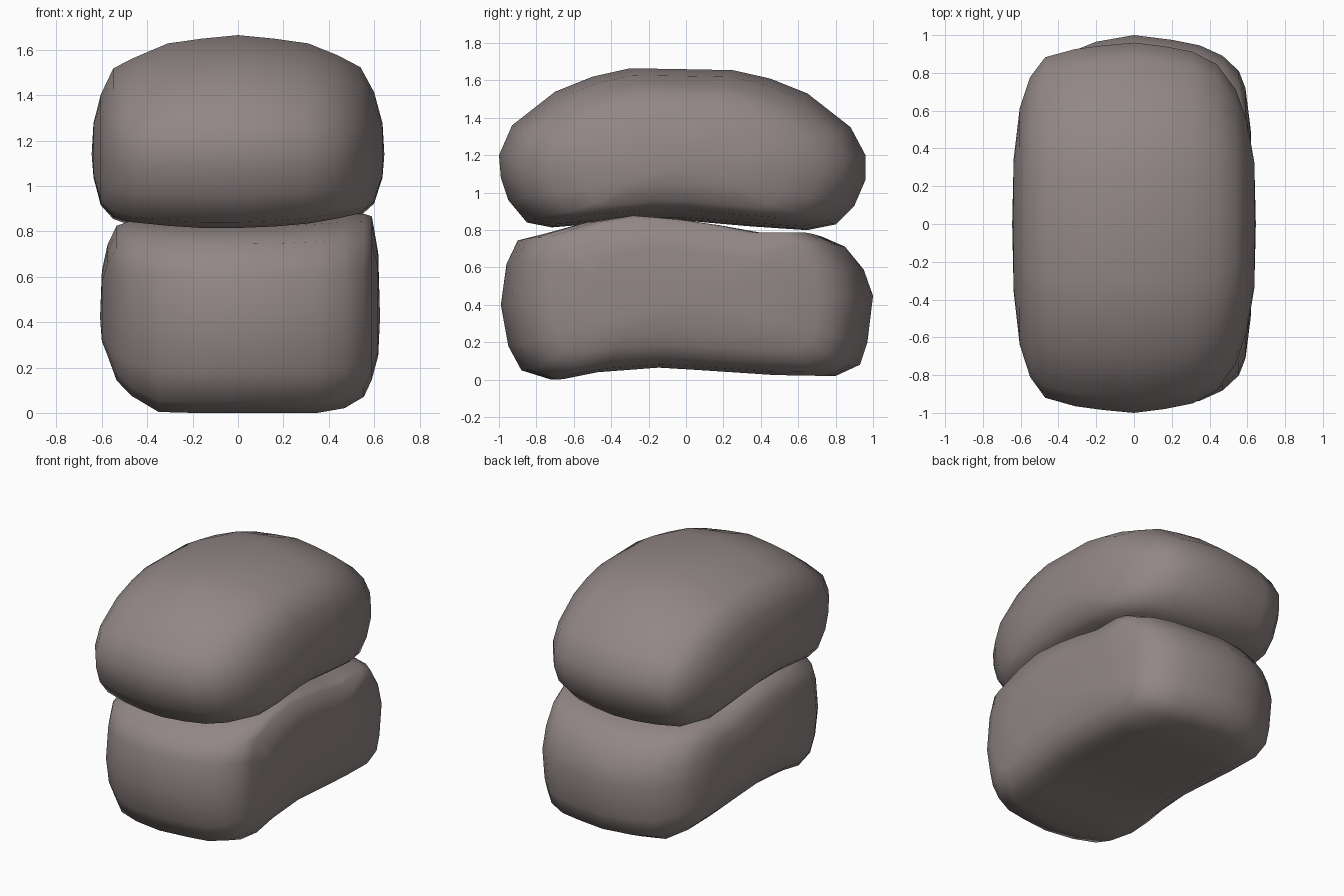
import bpy, bmesh

stone = bpy.data.materials.new("stone_grey")
stone.diffuse_color = (0.285, 0.242, 0.238, 1.0)


def lump(name, profile, stations, zc):
    """Loft a side profile (y, z) across x; each station scales its length, bottom and top."""
    bm = bmesh.new()
    rings = []
    for x, sy, s_bot, s_top in stations:
        ring = []
        for y, z in profile:
            s = s_top if z > zc else s_bot
            ring.append(bm.verts.new((x, y * sy, zc + (z - zc) * s)))
        rings.append(ring)
    n = len(profile)
    for a, b in zip(rings, rings[1:]):
        for i in range(n):
            j = (i + 1) % n
            bm.faces.new((a[i], a[j], b[j], b[i]))
    # Gently domed ends
    for ring, out in ((rings[0], -0.008), (rings[-1], 0.008)):
        tip = bm.verts.new((ring[0].co.x + out, 0, zc))
        for i in range(n):
            bm.faces.new((ring[i], ring[(i + 1) % n], tip))
    bmesh.ops.recalc_face_normals(bm, faces=bm.faces)
    for f in bm.faces:
        f.smooth = True
    mesh = bpy.data.meshes.new(name)
    bm.to_mesh(mesh)
    bm.free()
    mesh.materials.append(stone)
    ob = bpy.data.objects.new(name, mesh)
    bpy.context.collection.objects.link(ob)
    return ob


# Lower stone: boxy, arched underside, dished top, rounder on its left
lower_profile = [
    (-0.88, 0.05), (-0.72, 0.0), (-0.5, 0.04), (-0.15, 0.065), (0.1, 0.05),
    (0.5, 0.025), (0.8, 0.02), (0.93, 0.08), (0.97, 0.2), (1.0, 0.45),
    (0.95, 0.6), (0.85, 0.73), (0.72, 0.79), (0.45, 0.79), (0.2, 0.83),
    (-0.05, 0.86), (-0.35, 0.88), (-0.6, 0.845), (-0.9, 0.765),
    (-0.96, 0.63), (-0.99, 0.4), (-0.95, 0.18)]
lower_stations = [
    (-0.6, 0.35, 0.25, 0.45), (-0.575, 0.55, 0.4, 0.7), (-0.535, 0.7, 0.66, 0.88),
    (-0.47, 0.81, 0.82, 0.93), (-0.35, 0.905, 0.99, 0.94), (-0.2, 0.965, 1.0, 0.94),
    (0.0, 1.0, 1.0, 0.94), (0.2, 0.975, 1.0, 0.95), (0.35, 0.945, 1.0, 0.97),
    (0.47, 0.89, 0.95, 0.99), (0.555, 0.81, 0.83, 0.995),
    (0.59, 0.72, 0.65, 0.97), (0.618, 0.5, 0.4, 0.62)]
lump("lower_stone", lower_profile, lower_stations, 0.42)

# Upper stone: loaf-like dome, its right corners cut back more
upper_profile = [
    (-1.0, 1.2), (-0.93, 1.36), (-0.7, 1.54), (-0.5, 1.62), (-0.3, 1.665),
    (0.0, 1.66), (0.25, 1.655), (0.45, 1.61), (0.65, 1.53), (0.88, 1.35),
    (0.96, 1.2), (0.96, 1.07), (0.9, 0.93), (0.8, 0.83), (0.65, 0.8),
    (0.35, 0.82), (0.0, 0.85), (-0.3, 0.85), (-0.72, 0.815),
    (-0.85, 0.84), (-0.95, 0.96), (-0.99, 1.08)]
upper_stations = [
    (-0.637, 0.36, 0.3, 0.26), (-0.605, 0.64, 0.66, 0.5), (-0.55, 0.81, 0.84, 0.72),
    (-0.47, 0.92, 0.92, 0.8), (-0.31, 0.965, 0.97, 0.93), (-0.16, 0.985, 1.0, 0.97),
    (0.0, 1.0, 1.0, 1.0), (0.16, 0.98, 0.98, 0.97), (0.31, 0.95, 0.94, 0.93),
    (0.44, 0.88, 0.87, 0.83), (0.54, 0.74, 0.8, 0.73),
    (0.6, 0.56, 0.64, 0.52), (0.637, 0.34, 0.3, 0.26)]
lump("upper_stone", upper_profile, upper_stations, 1.14)
